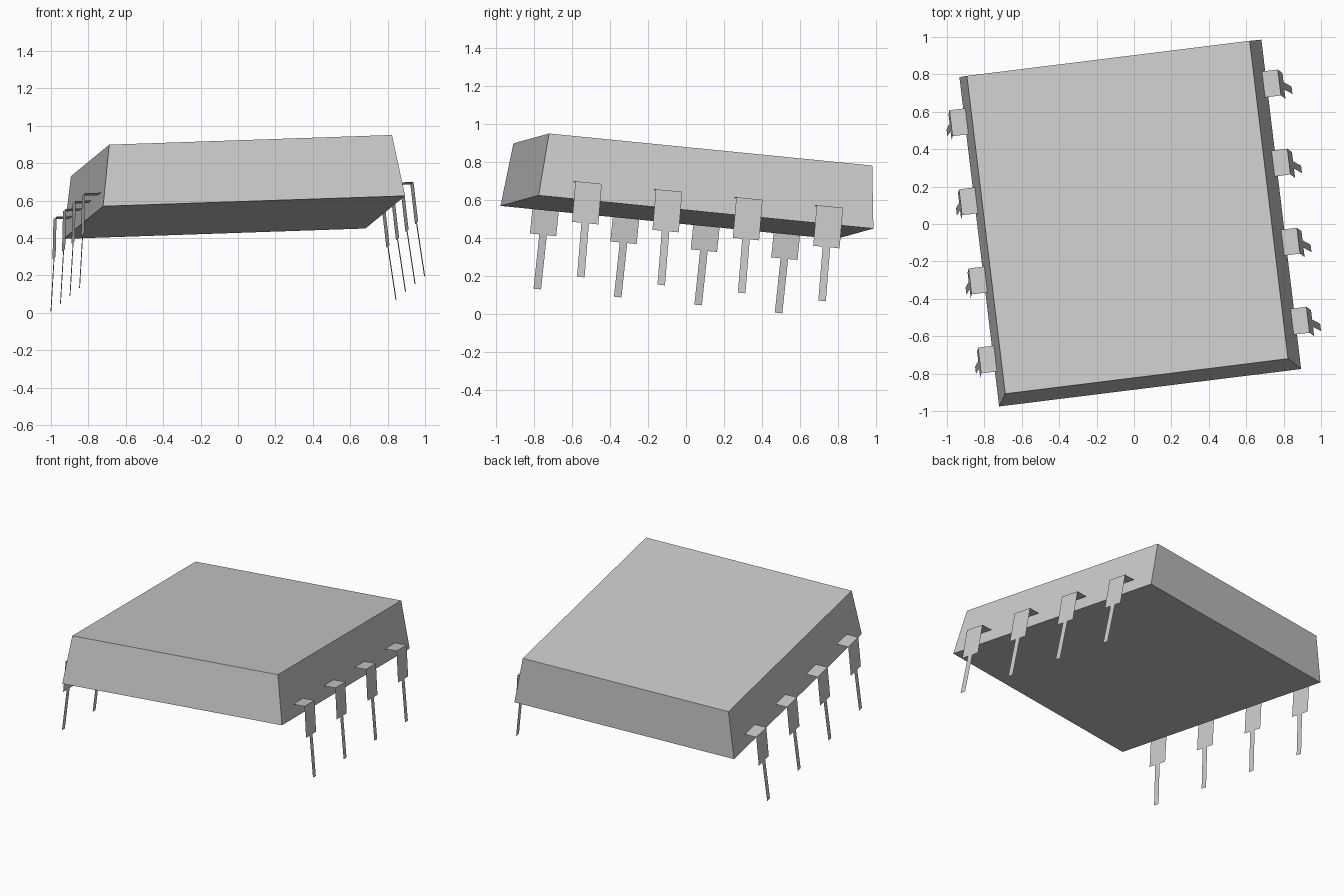
import bpy, bmesh
from mathutils import Matrix, Vector

cube = bpy.data.objects.get("Cube")
if cube:
    bpy.data.objects.remove(cube, do_unlink=True)

# One plain grey for the whole package
grey = bpy.data.materials.new("plain_grey")
grey.use_nodes = True
colour = (0.6, 0.6, 0.6, 1)
grey.diffuse_color = colour
grey.node_tree.nodes["Principled BSDF"].inputs["Base Color"].default_value = colour

# Tilted pose: package axes across, along and up, origin at the underside centre
across = Vector((0.992, 0.123, 0.034)).normalized()
up = across.cross(Vector((-0.121, 0.988, -0.098))).normalized()
along = up.cross(across)
POSE = Matrix.Translation((-0.02, 0.005, 0.51)) @ Matrix((across, along, up)).transposed().to_4x4()


def add_object(name, bm):
    mesh = bpy.data.meshes.new(name)
    bm.to_mesh(mesh)
    bm.free()
    mesh.materials.append(grey)
    obj = bpy.data.objects.new(name, mesh)
    bpy.context.collection.objects.link(obj)
    obj.matrix_world = POSE


# Package body: a block with drafted sides
HEIGHT = 0.332
bottom, top = (0.814, 0.891), (0.762, 0.86)
bm = bmesh.new()
bmesh.ops.create_cube(bm, size=2)
for v in bm.verts:
    half = top if v.co.z > 0 else bottom
    v.co = (v.co.x * half[0], v.co.y * half[1], HEIGHT if v.co.z > 0 else 0)
add_object("chip_body", bm)

# Sheet-metal pins: shoulder, wide blade and narrow leg following one profile
shoulder_in, shoulder_out = (0.795, 0.09), (0.885, 0.09)
blade_end, leg_end = (0.9, -0.125), (0.93, -0.411)
WIDE, NARROW, PITCH = 0.07, 0.02, 0.428


def add_strip(bm, start, end, half, y, side):
    corners = [(start, -half), (end, -half), (end, half), (start, half)]
    verts = [bm.verts.new((side * p[0], y + dy, p[1])) for p, dy in corners]
    bm.faces.new(verts if side > 0 else verts[::-1])


for side, label in ((1, "left"), (-1, "right")):
    for i in range(4):
        y = (i - 1.5) * PITCH
        bm = bmesh.new()
        add_strip(bm, shoulder_in, shoulder_out, WIDE, y, side)
        add_strip(bm, shoulder_out, blade_end, WIDE, y, side)
        add_strip(bm, blade_end, leg_end, NARROW, y, side)
        bmesh.ops.remove_doubles(bm, verts=bm.verts, dist=0.0001)
        add_object(f"{label}_pin_{i + 1}", bm)
